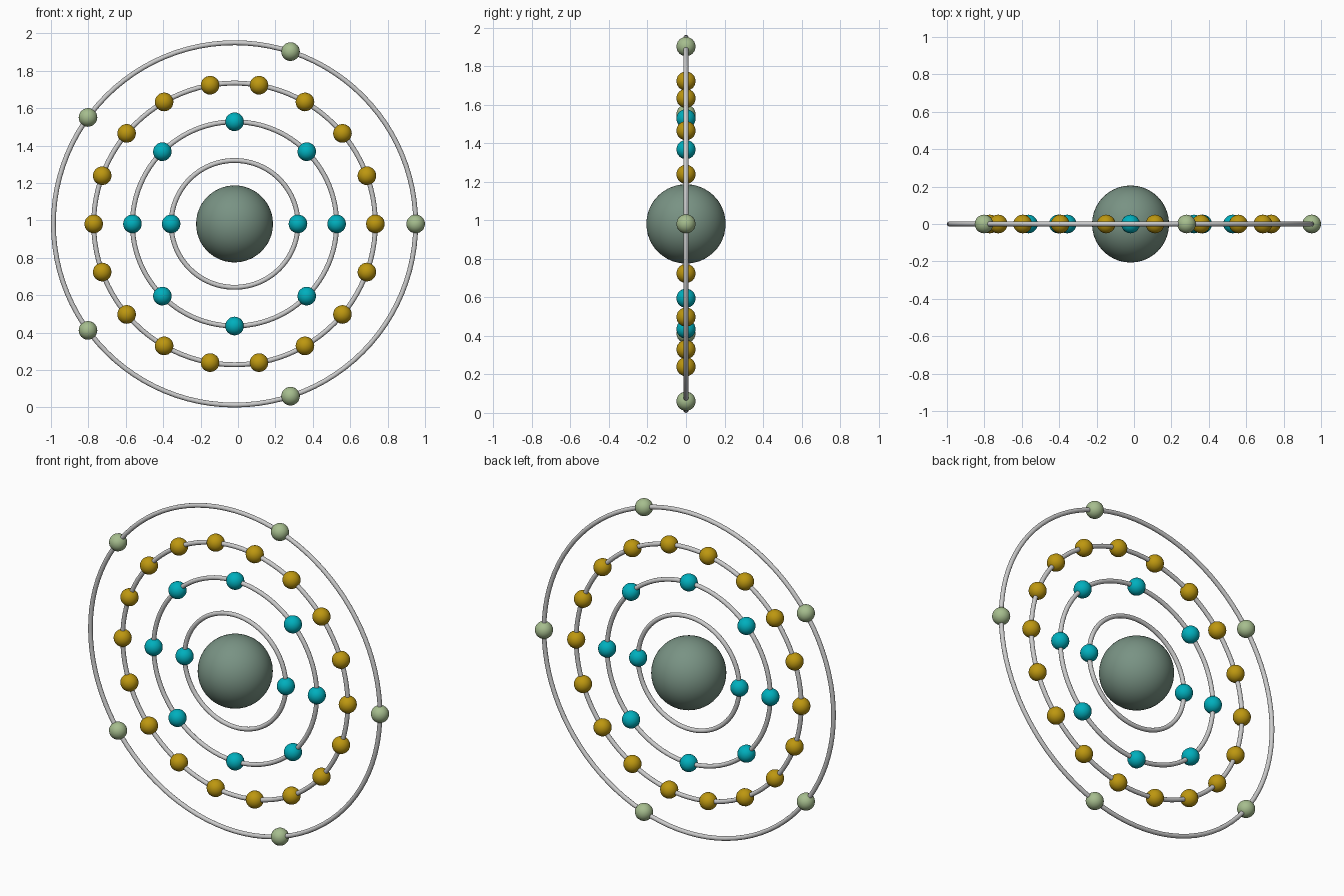
import bpy
from math import pi, sin, cos

if "Cube" in bpy.data.objects:
    bpy.data.objects.remove(bpy.data.objects["Cube"])

CX, CZ = -0.0185, 0.9815      # centre of the shells
TUBE, ELECTRON, NUCLEUS = 0.013, 0.05, 0.206


def material(name, rgb):
    mat = bpy.data.materials.new(name)
    mat.diffuse_color = (*rgb, 1)
    mat.use_nodes = True
    mat.node_tree.nodes["Principled BSDF"].inputs["Base Color"].default_value = mat.diffuse_color
    return mat


def finish(name, mat=None):
    ob = bpy.context.object
    ob.name = name
    bpy.ops.object.shade_smooth()
    if mat:
        ob.data.materials.append(mat)
    return ob


def ball(name, radius, loc, mat, detail):
    bpy.ops.mesh.primitive_ico_sphere_add(subdivisions=detail, radius=radius, location=loc)
    return finish(name, mat)


sage = material("nucleus_green", (0.19, 0.29, 0.23))
cyan = material("cyan", (0.0, 0.43, 0.51))
gold = material("gold", (0.51, 0.31, 0.005))
pale = material("pale_green", (0.38, 0.51, 0.27))

# Nucleus
ball("nucleus", NUCLEUS, (CX, 0, CZ), sage, 4)

# Upright shells with evenly spaced electrons: radius, count, colour
shells = [(0.339, 2, cyan), (0.546, 8, cyan), (0.753, 18, gold), (0.9685, 5, pale)]
for i, (radius, count, mat) in enumerate(shells, 1):
    bpy.ops.mesh.primitive_torus_add(
        major_radius=radius, minor_radius=TUBE, major_segments=96, minor_segments=16,
        location=(CX, 0, CZ), rotation=(pi / 2, 0, 0))
    finish(f"shell_ring_{i}")
    for k in range(count):
        a = 2 * pi * k / count
        ball(f"electron_{i}_{k + 1}", ELECTRON,
             (CX + radius * cos(a), 0, CZ + radius * sin(a)), mat, 3)
